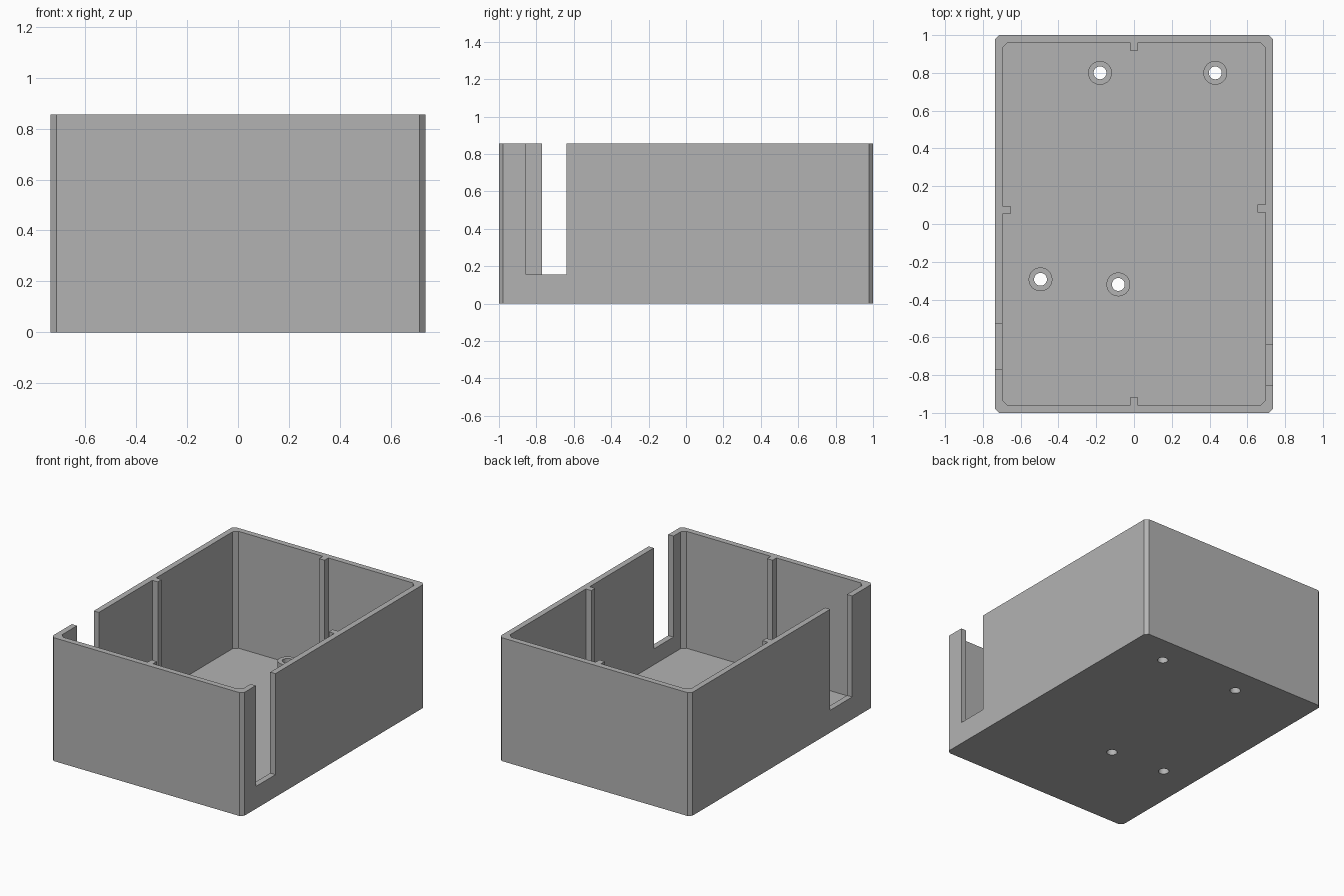
import bpy
import bmesh
from mathutils import Matrix

if "Cube" in bpy.data.objects:
    bpy.data.objects.remove(bpy.data.objects["Cube"], do_unlink=True)

HEIGHT, FLOOR = 0.855, 0.045
OUT_X, OUT_Y = 0.735, 1.0
IN_X, IN_Y = 0.695, 0.96
BOSS_TOP = 0.15
MOUNTS = [(-0.18, 0.8), (0.43, 0.8), (-0.495, -0.293), (-0.083, -0.32)]

grey = bpy.data.materials.new("plain_grey")
grey.use_nodes = True
grey.diffuse_color = (0.45, 0.45, 0.45, 1)
grey.node_tree.nodes["Principled BSDF"].inputs["Base Color"].default_value = (0.45, 0.45, 0.45, 1)


def finish(name, bm):
    bmesh.ops.recalc_face_normals(bm, faces=bm.faces)
    mesh = bpy.data.meshes.new(name)
    bm.to_mesh(mesh)
    bm.free()
    mesh.materials.append(grey)
    obj = bpy.data.objects.new(name, mesh)
    bpy.context.collection.objects.link(obj)
    return obj


def chamfered_block(name, hx, hy, cut, z0, z1):
    """Upright block with its four vertical edges cut off."""
    corners = []
    for sx, sy in ((1, 1), (-1, 1), (-1, -1), (1, -1)):
        pair = [(sx * hx, sy * (hy - cut)), (sx * (hx - cut), sy * hy)]
        corners += pair if sx == sy else pair[::-1]
    bm = bmesh.new()
    base = bm.faces.new([bm.verts.new((x, y, z0)) for x, y in corners])
    top = bmesh.ops.extrude_face_region(bm, geom=[base])["geom"]
    bmesh.ops.translate(bm, verts=[v for v in top if isinstance(v, bmesh.types.BMVert)],
                        vec=(0, 0, z1 - z0))
    return finish(name, bm)


def box(name, x0, x1, y0, y1, z0, z1):
    bm = bmesh.new()
    place = Matrix.Translation(((x0 + x1) / 2, (y0 + y1) / 2, (z0 + z1) / 2))
    size = Matrix.Diagonal((x1 - x0, y1 - y0, z1 - z0, 1))
    bmesh.ops.create_cube(bm, size=1, matrix=place @ size)
    return finish(name, bm)


def cylinder(name, x, y, radius, z0, z1):
    bm = bmesh.new()
    bmesh.ops.create_cone(bm, cap_ends=True, segments=32, radius1=radius, radius2=radius,
                          depth=z1 - z0, matrix=Matrix.Translation((x, y, (z0 + z1) / 2)))
    return finish(name, bm)


def carve(obj, cutters):
    """Subtract every cutter and keep the result as plain mesh."""
    for cutter in cutters:
        mod = obj.modifiers.new("cut", "BOOLEAN")
        mod.operation, mod.solver, mod.object = "DIFFERENCE", "EXACT", cutter
    graph = bpy.context.evaluated_depsgraph_get()
    mesh = bpy.data.meshes.new_from_object(obj.evaluated_get(graph))
    obj.modifiers.clear()
    obj.data = mesh
    for cutter in cutters:
        bpy.data.objects.remove(cutter, do_unlink=True)


def smooth(obj):
    bpy.ops.object.select_all(action="DESELECT")
    obj.select_set(True)
    bpy.context.view_layer.objects.active = obj
    bpy.ops.object.shade_smooth_by_angle(angle=0.5)


# Open tray with a cable slot in each long wall and screw holes in the floor
tray = chamfered_block("tray", OUT_X, OUT_Y, 0.022, 0, HEIGHT)
cutters = [
    chamfered_block("cavity", IN_X, IN_Y, 0.027, FLOOR, 1),
    box("right_slot", 0.6, 0.8, -0.855, -0.64, 0.155, 1),
    box("left_slot", -0.8, -0.6, -0.77, -0.53, 0.155, 1),
]
cutters += [cylinder("screw_hole", x, y, 0.034, -0.1, 0.3) for x, y in MOUNTS]
carve(tray, cutters)
smooth(tray)

# Hollow mounting bosses on the floor
for i, (x, y) in enumerate(MOUNTS):
    boss = cylinder(f"mounting_boss_{i + 1}", x, y, 0.063, FLOOR, BOSS_TOP)
    carve(boss, [cylinder("boss_bore", x, y, 0.034, -0.1, 0.3)])
    smooth(boss)

# Upright rib in the middle of each wall
RIB, DEEP = 0.021, 0.042
box("back_rib", -RIB, RIB, IN_Y - DEEP, IN_Y, FLOOR, HEIGHT)
box("front_rib", -RIB, RIB, -IN_Y, -IN_Y + DEEP, FLOOR, HEIGHT)
box("left_rib", -IN_X, -IN_X + DEEP, 0.054, 0.096, FLOOR, HEIGHT)
box("right_rib", IN_X - DEEP, IN_X, 0.062, 0.104, FLOOR, HEIGHT)
